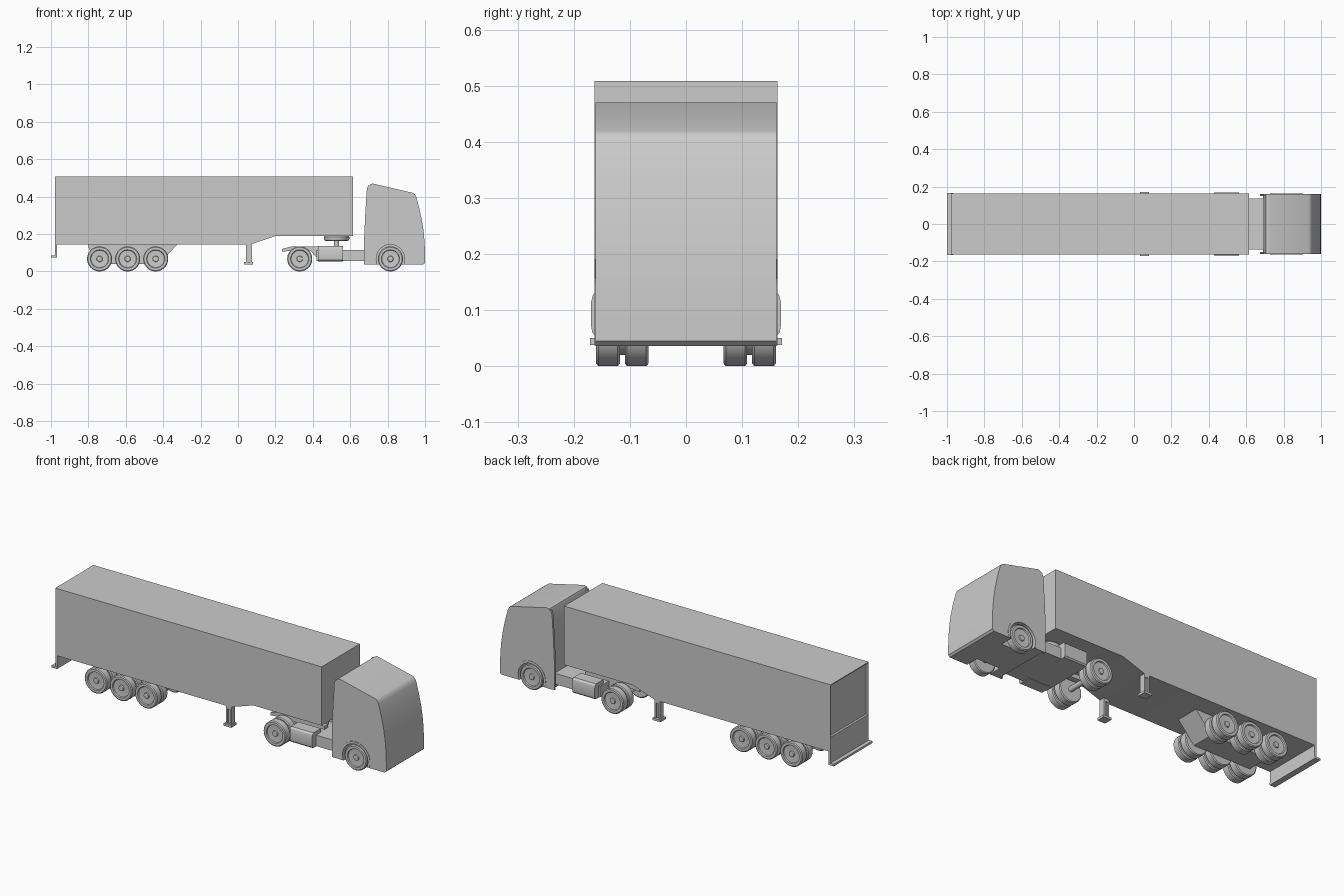
import bpy, bmesh, math
from mathutils import Matrix

if "Cube" in bpy.data.objects:
    bpy.data.objects.remove(bpy.data.objects["Cube"])


def finish(name, bm):
    bmesh.ops.recalc_face_normals(bm, faces=bm.faces)
    me = bpy.data.meshes.new(name)
    bm.to_mesh(me)
    bm.free()
    ob = bpy.data.objects.new(name, me)
    bpy.context.collection.objects.link(ob)
    return ob


def prism(name, pts, y0, y1):
    """Extrude an (x, z) profile from y0 to y1."""
    bm = bmesh.new()
    a = bm.faces.new([bm.verts.new((x, y0, z)) for x, z in pts])
    r = bmesh.ops.extrude_face_region(bm, geom=[a])
    for v in r["geom"]:
        if isinstance(v, bmesh.types.BMVert):
            v.co.y = y1
    return finish(name, bm)


def box(name, x0, x1, y0, y1, z0, z1):
    return prism(name, [(x0, z0), (x1, z0), (x1, z1), (x0, z1)], y0, y1)


def lathe(name, prof, loc, axis="Y", side=1, n=40):
    """Revolve a (radius, height) profile about the Y or Z axis."""
    bm = bmesh.new()
    rings = []
    for r, h in prof:
        rings.append([bm.verts.new((r * math.cos(2 * math.pi * i / n),
                                    r * math.sin(2 * math.pi * i / n), h)) for i in range(n)])
    for a, b in zip(rings, rings[1:]):
        for i in range(n):
            j = (i + 1) % n
            bm.faces.new((a[i], a[j], b[j], b[i]))
    bm.faces.new(rings[0])
    bm.faces.new(rings[-1])
    if axis == "Y":
        bm.transform(Matrix.Rotation(-side * math.pi / 2, 4, "X"))
    bm.transform(Matrix.Translation(loc))
    return finish(name, bm)


# Trailer body with stepped, raised front underside
prism("trailer_body", [(-0.967, 0.145), (0.07, 0.145), (0.205, 0.19), (0.615, 0.19),
                       (0.615, 0.508), (-0.967, 0.508)], -0.163, 0.163)
# Rear door frame, sill and bumper
for s in (1, -1):
    box("rear_door_post", -0.979, -0.967, s * 0.158, s * 0.163, 0.225, 0.508)
box("rear_door_header", -0.979, -0.967, -0.158, 0.158, 0.503, 0.508)
box("rear_sill", -0.979, -0.967, -0.163, 0.163, 0.083, 0.225)
box("rear_bumper", -1.0, -0.967, -0.165, 0.165, 0.074, 0.085)

# Trailer suspension housing
prism("trailer_suspension", [(-0.80, 0.145), (-0.80, 0.13), (-0.76, 0.04), (-0.42, 0.04),
                             (-0.325, 0.145)], -0.064, 0.064)

# Landing legs
for s in (1, -1):
    box("landing_foot", 0.033, 0.08, s * 0.125, s * 0.171, 0.038, 0.05)
    for x in (0.042, 0.065):
        box("landing_leg_strut", x, x + 0.009, s * 0.131, s * 0.163, 0.05, 0.145)
    box("landing_leg_core", 0.051, 0.065, s * 0.138, s * 0.156, 0.05, 0.145)
    box("landing_leg_cap", 0.042, 0.074, s * 0.131, s * 0.163, 0.13, 0.145)

# Wheels: tyre, recessed rim, hub
R = 0.067
WHEEL = [(0.045, 0.0), (0.062, 0.0), (R, 0.004), (R, 0.038), (0.062, 0.042), (0.049, 0.042),
         (0.046, 0.036), (0.02, 0.034), (0.016, 0.034), (0.014, 0.04), (0.005, 0.041)]
for x, dual in ((-0.74, 1), (-0.59, 1), (-0.44, 1), (0.33, 1), (0.815, 0)):
    lathe("axle", [(0.014, -0.12), (0.014, 0.12)], (x, 0, R), n=20)
    for s in (1, -1):
        lathe("outer_wheel", WHEEL, (x, s * 0.118, R), side=s)
        if dual:
            lathe("inner_wheel", WHEEL, (x, s * 0.067, R), side=s)
            lathe("wheel_spacer", [(0.047, 0.105), (0.047, 0.12)], (x, 0, R), side=s)

# Tractor chassis: rear rails, deck, tanks
for s in (1, -1):
    prism("chassis_rail", [(0.235, 0.105), (0.235, 0.12), (0.285, 0.133), (0.56, 0.133),
                           (0.56, 0.075), (0.42, 0.075), (0.39, 0.108), (0.28, 0.11)],
          s * 0.03, s * 0.06)
    bm_pts = [(0.095, 0.053), (0.160, 0.053), (0.167, 0.060), (0.169, 0.072), (0.169, 0.115),
              (0.166, 0.127), (0.158, 0.135), (0.095, 0.135)]
    tank = prism("side_tank", bm_pts, 0.428, 0.562)
    for v in tank.data.vertices:
        v.co = (v.co.y, s * v.co.x, v.co.z)
    if s > 0:
        tank.data.flip_normals()
box("chassis_crossmember", 0.24, 0.28, -0.03, 0.03, 0.108, 0.12)
box("chassis_deck", 0.42, 0.70, -0.137, 0.137, 0.056, 0.115)

# Coupling plate on its stem
lathe("coupling_stem", [(0.013, 0.11), (0.013, 0.168)], (0.527, 0, 0), "Z", n=24)
lathe("coupling_plate", [(0.055, 0.163), (0.065, 0.166), (0.068, 0.172), (0.068, 0.183),
                         (0.062, 0.19)], (0.527, 0, 0), "Z")

# Cab shell
cab = prism("cab", [(0.69, 0.036), (0.69, 0.15), (0.694, 0.30), (0.702, 0.455), (0.707, 0.466),
                    (0.72, 0.47), (0.935, 0.420), (0.946, 0.412), (0.954, 0.395),
                    (0.970, 0.335), (0.984, 0.270), (0.993, 0.210), (0.998, 0.150),
                    (1.0, 0.09), (1.0, 0.045), (0.99, 0.036)], -0.161, 0.161)
# Side fairings behind the cab
for s in (1, -1):
    prism("cab_side_fairing", [(0.675, 0.036), (0.675, 0.19), (0.68, 0.30), (0.689, 0.44),
                               (0.696, 0.46), (0.704, 0.46), (0.696, 0.30), (0.692, 0.036)],
          s * 0.149, s * 0.161)

# Front wheel arches: cut-outs and lips
for s in (1, -1):
    cut = lathe("arch_cutter", [(0.076, 0.09), (0.076, 0.2)], (0.815, 0, R), side=s, n=48)
    cut.hide_render = True
    cut.hide_viewport = True
    cut.display_type = "WIRE"
    mod = cab.modifiers.new("arch", "BOOLEAN")
    mod.operation = "DIFFERENCE"
    mod.solver = "EXACT"
    mod.object = cut
    arc = [math.radians(-20 + 220 * i / 24) for i in range(25)]
    lip = [(0.815 + 0.089 * math.cos(a), R + 0.089 * math.sin(a)) for a in arc]
    lip += [(0.815 + 0.076 * math.cos(a), R + 0.076 * math.sin(a)) for a in reversed(arc)]
    prism("arch_lip", lip, s * 0.150, s * 0.163)

# Smooth shading with sharp edges kept
for ob in bpy.context.scene.objects:
    if not ob.hide_render:
        ob.select_set(True)
        bpy.context.view_layer.objects.active = ob
bpy.ops.object.shade_smooth_by_angle(angle=math.radians(30))
